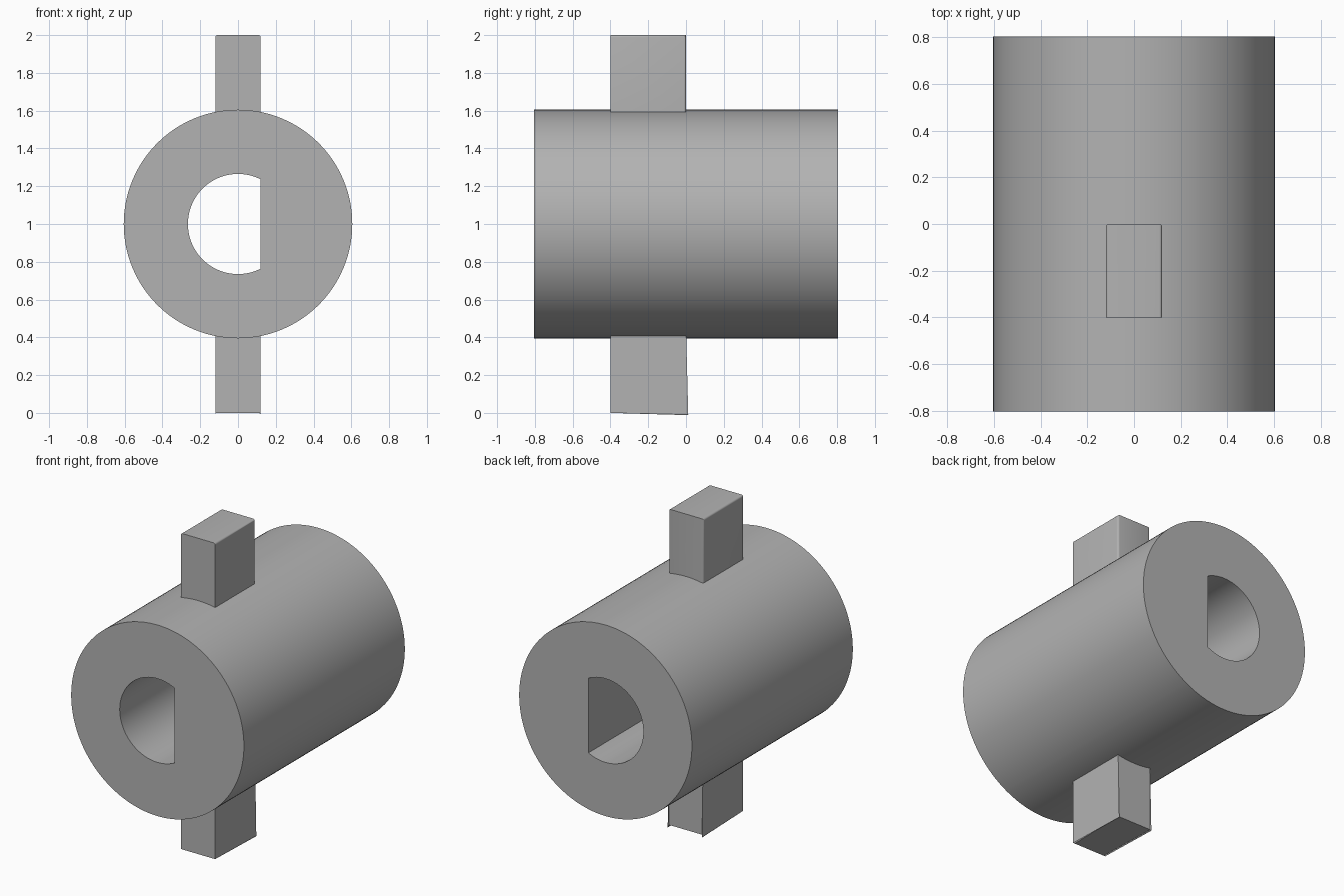
import bpy, bmesh
from math import acos, cos, sin, tau, radians

OUTER, BORE, FLAT, HALF_LEN, AXIS_Z = 0.605, 0.265, 0.12, 0.805, 1.0

cube = bpy.data.objects.get("Cube")
if cube:
    bpy.data.objects.remove(cube, do_unlink=True)

GREY = (0.45, 0.45, 0.45, 1)
grey = bpy.data.materials.new("plain grey")
grey.use_nodes = True
grey.diffuse_color = GREY
grey.node_tree.nodes["Principled BSDF"].inputs["Base Color"].default_value = GREY


def finish(bm, name):
    bmesh.ops.recalc_face_normals(bm, faces=bm.faces[:])
    mesh = bpy.data.meshes.new(name)
    bm.to_mesh(mesh)
    bm.free()
    mesh.materials.append(grey)
    obj = bpy.data.objects.new(name, mesh)
    bpy.context.collection.objects.link(obj)
    bpy.ops.object.select_all(action='DESELECT')
    obj.select_set(True)
    bpy.context.view_layer.objects.active = obj
    bpy.ops.object.shade_smooth_by_angle(angle=radians(30))
    return obj


# Sleeve: round outside, D-shaped bore with its flat on the +x side
def bore_radius(a):
    return min(BORE, FLAT / cos(a)) if cos(a) > 0 else BORE


corner = acos(FLAT / BORE)
angles = sorted([tau * i / 128 for i in range(128)] + [corner, tau - corner])
bm = bmesh.new()
rings = []
for a in angles:
    section = [(OUTER, -HALF_LEN), (OUTER, HALF_LEN),
               (bore_radius(a), HALF_LEN), (bore_radius(a), -HALF_LEN)]
    rings.append([bm.verts.new((r * cos(a), y, AXIS_Z + r * sin(a)))
                  for r, y in section])
for i, ring in enumerate(rings):
    prev = rings[i - 1]
    for k in range(4):
        n = (k + 1) % 4
        bm.faces.new((prev[k], ring[k], ring[n], prev[n]))
finish(bm, "sleeve")


# Lugs: blocks sunk into the sleeve, with softened outer and back corners
def lug(name, side):
    bm = bmesh.new()
    bmesh.ops.create_cube(bm, size=1)
    for v in bm.verts:
        v.co.x *= 0.24
        v.co.y = v.co.y * 0.4 - 0.2
        v.co.z = AXIS_Z + side * (0.775 + v.co.z * 0.45)
    tip = AXIS_Z + side

    def softened(e):
        a, b = (v.co for v in e.verts)
        along_y = abs(a.y - b.y) > 0.1 and abs(a.z - tip) < 0.01
        along_z = abs(a.z - b.z) > 0.1 and abs(a.y) < 0.01
        return along_y or along_z

    bmesh.ops.bevel(bm, geom=[e for e in bm.edges if softened(e)],
                    offset=0.012, segments=4, profile=0.5, affect='EDGES')
    finish(bm, name)


lug("upper_lug", 1)
lug("lower_lug", -1)
